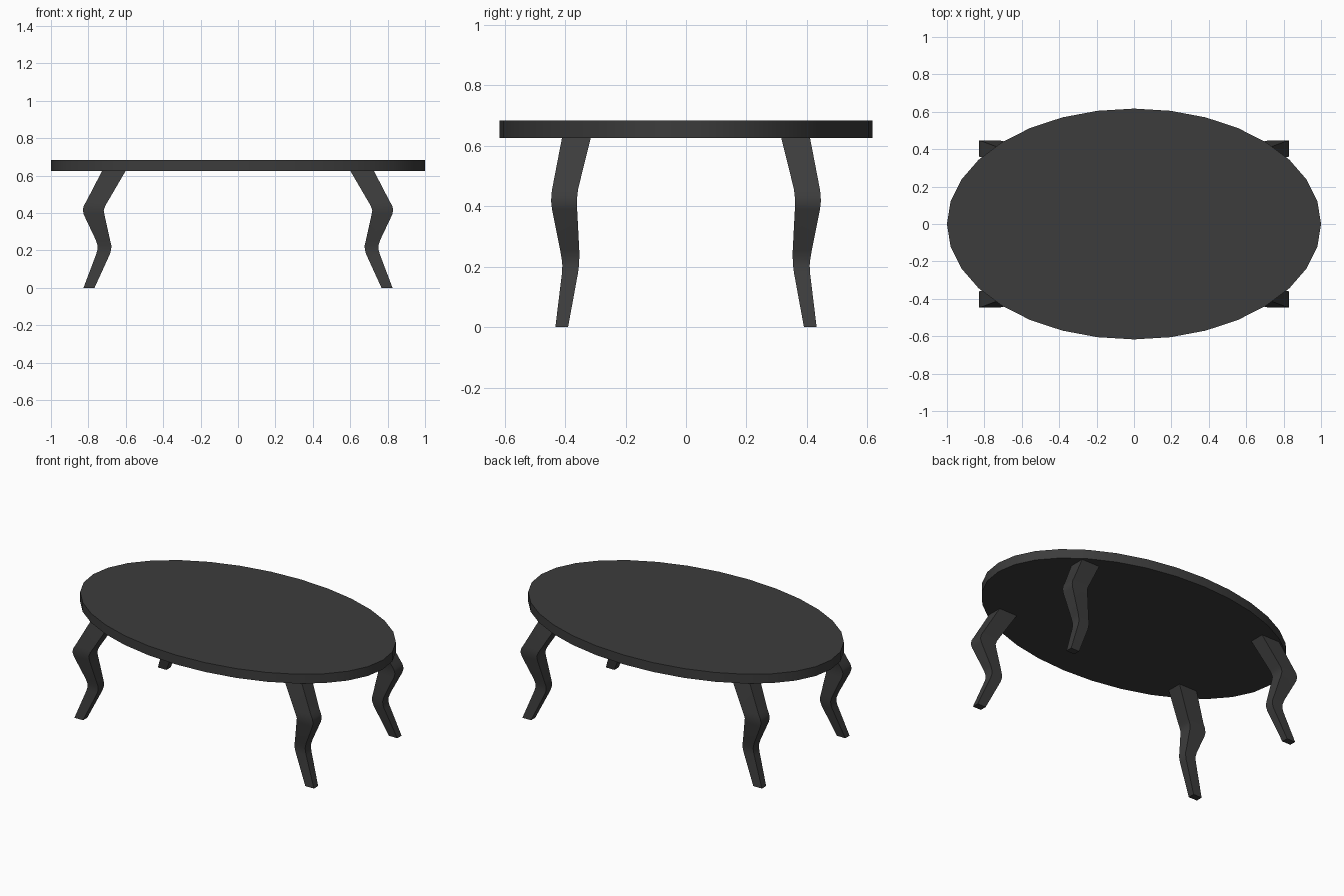
import bpy, bmesh, math

if "Cube" in bpy.data.objects:
    bpy.data.objects.remove(bpy.data.objects["Cube"])

mat = bpy.data.materials.new("dark charcoal")
mat.diffuse_color = (0.045, 0.045, 0.045, 1)
mat.use_nodes = True
mat.node_tree.nodes["Principled BSDF"].inputs["Base Color"].default_value = mat.diffuse_color


def finish(bm, name):
    bmesh.ops.recalc_face_normals(bm, faces=bm.faces)
    mesh = bpy.data.meshes.new(name)
    bm.to_mesh(mesh)
    bm.free()
    mesh.materials.append(mat)
    ob = bpy.data.objects.new(name, mesh)
    bpy.context.collection.objects.link(ob)
    bpy.ops.object.select_all(action='DESELECT')
    ob.select_set(True)
    bpy.context.view_layer.objects.active = ob
    bpy.ops.object.shade_smooth_by_angle(angle=math.radians(35))
    return ob


def loft(bm, rings):
    """Skin a list of equal-length vertex loops and cap both ends."""
    loops = [[bm.verts.new(p) for p in ring] for ring in rings]
    n = len(loops[0])
    for a, b in zip(loops, loops[1:]):
        for i in range(n):
            j = (i + 1) % n
            bm.faces.new((a[i], a[j], b[j], b[i]))
    bm.faces.new(loops[0])
    bm.faces.new(loops[-1])


# Oval table top, 32 sides
SIDES, RY, Z0, Z1 = 32, 0.617, 0.625, 0.683
bm = bmesh.new()
angles = [2 * math.pi * i / SIDES for i in range(SIDES)]
loft(bm, [[(math.cos(a), RY * math.sin(a), z) for a in angles] for z in (Z0, Z1)])
finish(bm, "table_top")

# Curved tapering leg: z, inner x, outer x, inner y, outer y
LEG = [
    (0.626, 0.600, 0.726, 0.315, 0.410),
    (0.460, 0.697, 0.812, 0.356, 0.442),
    (0.440, 0.709, 0.824, 0.359, 0.445),
    (0.415, 0.718, 0.830, 0.361, 0.446),
    (0.390, 0.714, 0.824, 0.360, 0.443),
    (0.255, 0.684, 0.760, 0.353, 0.416),
    (0.225, 0.677, 0.751, 0.353, 0.411),
    (0.205, 0.678, 0.751, 0.354, 0.409),
    (0.180, 0.685, 0.758, 0.357, 0.410),
    (0.000, 0.767, 0.826, 0.390, 0.432),
]
for sx, side in ((-1, "left"), (1, "right")):
    for sy, end in ((-1, "front"), (1, "back")):
        bm = bmesh.new()
        loft(bm, [[(sx * x, sy * y, z) for x, y in
                   ((x0, y0), (x1, y0), (x1, y1), (x0, y1))]
                  for z, x0, x1, y0, y1 in LEG])
        finish(bm, f"{end}_{side}_leg")
